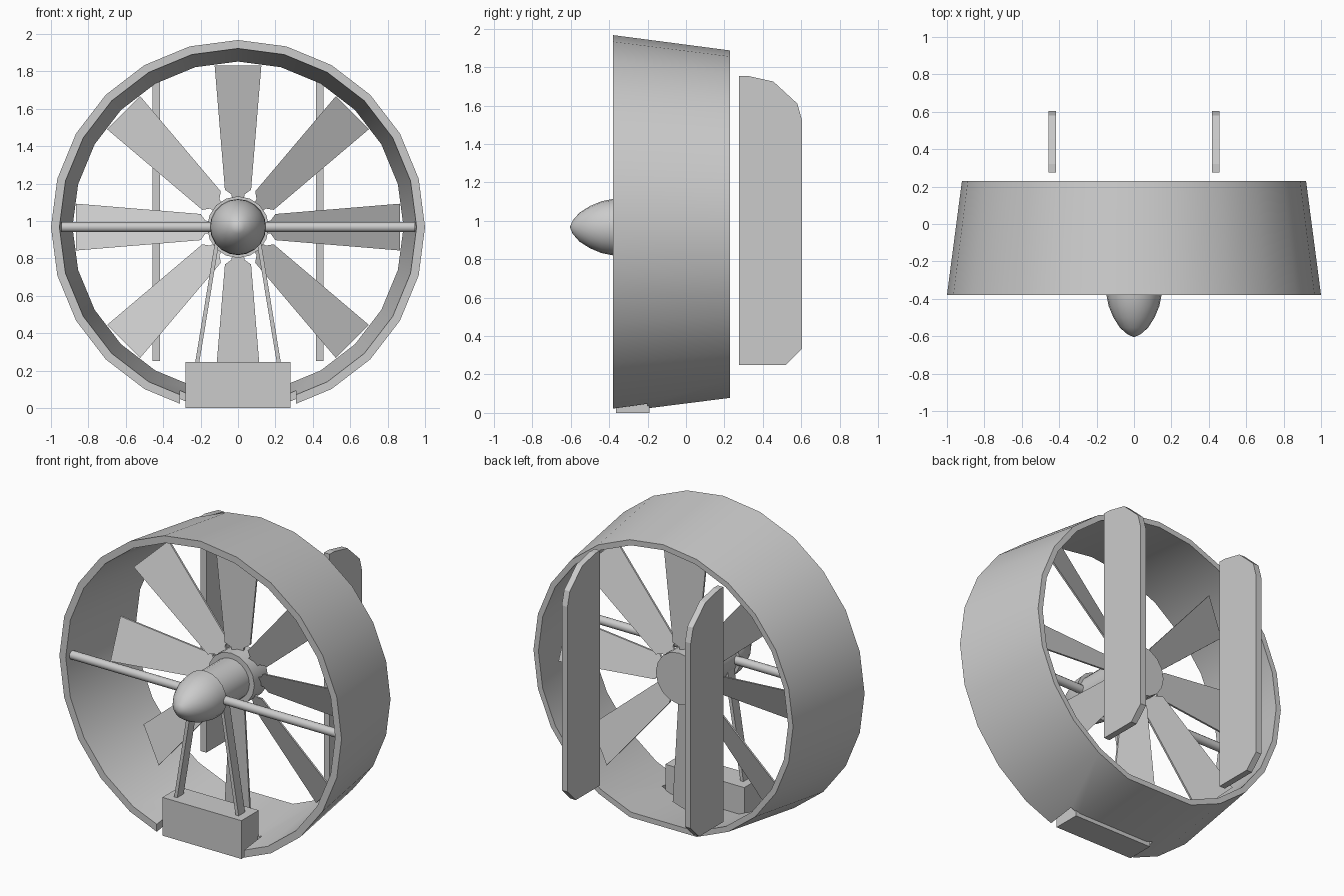
import bpy, bmesh, math
from mathutils import Matrix, Vector

if "Cube" in bpy.data.objects:
    bpy.data.objects.remove(bpy.data.objects["Cube"])

CZ = 0.967  # height of the fan axis


def finish(name, bm, smooth=False):
    bmesh.ops.recalc_face_normals(bm, faces=bm.faces[:])
    me = bpy.data.meshes.new(name)
    bm.to_mesh(me)
    bm.free()
    ob = bpy.data.objects.new(name, me)
    bpy.context.collection.objects.link(ob)
    if smooth:
        bpy.ops.object.select_all(action='DESELECT')
        ob.select_set(True)
        bpy.context.view_layer.objects.active = ob
        bpy.ops.object.shade_smooth_by_angle(angle=math.radians(35))
    return ob


def lathe(name, profile, angles, closed_profile=False, smooth=True):
    """Revolve (radius, y) points about the fan axis."""
    bm = bmesh.new()
    rings = []
    for r, y in profile:
        if r == 0:
            rings.append([bm.verts.new((0, y, CZ))] * len(angles))
        else:
            rings.append([bm.verts.new((r * math.sin(a), y, CZ + r * math.cos(a))) for a in angles])
    pairs = list(zip(rings, rings[1:]))
    if closed_profile:
        pairs.append((rings[-1], rings[0]))
    n = len(angles)
    for a, b in pairs:
        for i in range(n):
            vs = list(dict.fromkeys((a[i], a[(i + 1) % n], b[(i + 1) % n], b[i])))
            bm.faces.new(vs)
    return finish(name, bm, smooth)


def box(name, lo, hi):
    bm = bmesh.new()
    bmesh.ops.create_cube(bm, size=1)
    lo, hi = Vector(lo), Vector(hi)
    for v in bm.verts:
        v.co = Vector((v.co[k] + 0.5) * (hi[k] - lo[k]) + lo[k] for k in range(3))
    return finish(name, bm)


def circle(n):
    return [2 * math.pi * i / n for i in range(n)]


# Tapered duct, flat at the bottom (bottom vertex left out)
duct_angles = [a for i, a in enumerate(circle(24)) if i != 12]
duct = lathe("duct", [(1.0, -0.38), (0.92, 0.23), (0.885, 0.23), (0.955, -0.38)],
             duct_angles, closed_profile=True)

# Notch in the front lip for the base box
cutter = box("notch_cutter", (-0.31, -0.5, -0.2), (0.31, -0.2, 0.3))
cutter.hide_render = True
cutter.hide_viewport = False
cutter.display_type = 'WIRE'
mod = duct.modifiers.new("notch", 'BOOLEAN')
mod.object = cutter
mod.operation = 'DIFFERENCE'
mod.solver = 'EXACT'
bpy.context.view_layer.objects.active = duct
bpy.ops.object.modifier_apply(modifier="notch")
bpy.data.objects.remove(cutter)

# Base box
box("base_box", (-0.28, -0.365, 0), (0.28, -0.19, 0.245))

# Spinner, motor body and blade hub
lathe("spinner", [(0, -0.605), (0.035, -0.59), (0.075, -0.555), (0.11, -0.50), (0.135, -0.44),
                  (0.147, -0.38), (0.15, -0.33), (0, -0.33)], circle(20))
lathe("motor_body", [(0, -0.33), (0.13, -0.33), (0.13, -0.05), (0, -0.05)], circle(20))
lathe("blade_hub", [(0, -0.07), (0.165, -0.07), (0.165, 0.07), (0, 0.07)], circle(16))

# Eight pitched, tapered blades with narrow necks
outline = [(0.14, 0.03), (0.175, 0.035), (0.20, 0.07), (0.865, 0.125)]
for k in range(8):
    bm = bmesh.new()
    rot = Matrix.Translation((0, 0, CZ)) @ Matrix.Rotation(k * math.pi / 4, 4, 'Y')
    layers = []
    for off in (-0.006, 0.006):
        pts = [(w, r) for r, w in outline] + [(-w, r) for r, w in reversed(outline)]
        layers.append([bm.verts.new(rot @ Vector((x, x * 0.4 + off, z))) for x, z in pts])
    a, b = layers
    n = len(a)
    for lay in layers:
        for i in range(3):
            bm.faces.new((lay[i], lay[i + 1], lay[n - 2 - i], lay[n - 1 - i]))
    for i in range(n):
        bm.faces.new((a[i], a[(i + 1) % n], b[(i + 1) % n], b[i]))
    finish(f"blade_{k + 1}", bm)

# Horizontal cross rod
bm = bmesh.new()
bmesh.ops.create_cone(bm, cap_ends=True, segments=12, radius1=0.027, radius2=0.027, depth=1.89,
                      matrix=Matrix.Translation((0, -0.33, CZ)) @ Matrix.Rotation(math.pi / 2, 4, 'Y'))
finish("cross_rod", bm, True)

# Mirrored struts and rudder fins
fin = [(0.275, 0.25), (0.52, 0.25), (0.605, 0.335), (0.605, 1.52), (0.58, 1.61),
       (0.455, 1.725), (0.32, 1.755), (0.275, 1.755)]
for s, side in ((-1, "left"), (1, "right")):
    strut = box(f"{side}_strut", (-0.011, -0.32, 0.2), (0.011, -0.255, 0.93))
    for v in strut.data.vertices:
        t = (v.co.z - 0.2) / 0.73
        v.co.x += s * (0.225 * (1 - t) + 0.105 * t)

    bm = bmesh.new()
    f = bm.faces.new([bm.verts.new((s * 0.437 - 0.02, y, z)) for y, z in fin])
    ext = bmesh.ops.extrude_face_region(bm, geom=[f])
    bmesh.ops.translate(bm, vec=(0.04, 0, 0),
                        verts=[g for g in ext["geom"] if isinstance(g, bmesh.types.BMVert)])
    finish(f"{side}_fin", bm)
